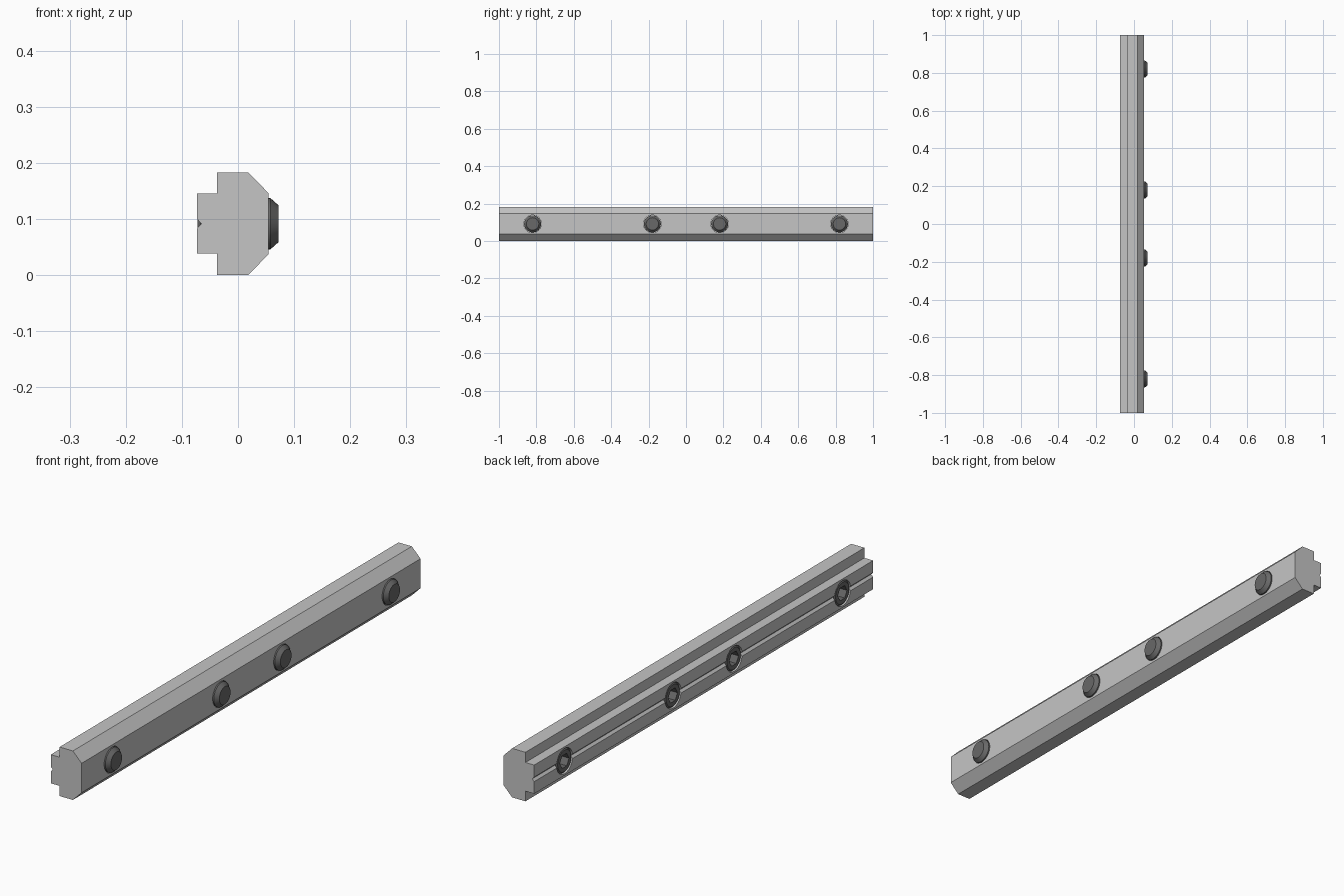
import bpy, bmesh, math
from mathutils import Matrix, Vector

if "Cube" in bpy.data.objects:
    bpy.data.objects.remove(bpy.data.objects["Cube"], do_unlink=True)

MID = 0.0915                       # height of the screw axes
SCREW_Y = (-0.82, -0.18, 0.18, 0.82)


def material(name, value):
    m = bpy.data.materials.new(name)
    m.use_nodes = True
    colour = (value, value, value, 1)
    m.diffuse_color = colour
    m.node_tree.nodes["Principled BSDF"].inputs["Base Color"].default_value = colour
    return m


def make_object(name, bm, mat):
    bmesh.ops.recalc_face_normals(bm, faces=bm.faces)
    mesh = bpy.data.meshes.new(name)
    bm.to_mesh(mesh)
    bm.free()
    mesh.materials.append(mat)
    obj = bpy.data.objects.new(name, mesh)
    bpy.context.collection.objects.link(obj)
    return obj


def select_only(obj):
    bpy.ops.object.select_all(action='DESELECT')
    obj.select_set(True)
    bpy.context.view_layer.objects.active = obj


def rod(name, radius, x0, x1, sides, mat, y=0, z=0):
    """Cylinder or prism lying along x."""
    bm = bmesh.new()
    place = Matrix.Translation(((x0 + x1) / 2, y, z)) @ Matrix.Rotation(math.pi / 2, 4, 'Y')
    bmesh.ops.create_cone(bm, cap_ends=True, segments=sides, radius1=radius,
                          radius2=radius, depth=x1 - x0, matrix=place)
    return make_object(name, bm, mat)


def cut(obj, cutter):
    cutter.hide_render = True
    mod = obj.modifiers.new("cut", 'BOOLEAN')
    mod.operation = 'DIFFERENCE'
    mod.solver = 'EXACT'
    mod.object = cutter
    select_only(obj)
    bpy.ops.object.modifier_apply(modifier=mod.name)
    bpy.data.objects.remove(cutter, do_unlink=True)


def smooth(obj):
    select_only(obj)
    bpy.ops.object.shade_smooth_by_angle(angle=math.radians(25))


steel = material("light steel", 0.56)
dark = material("dark steel", 0.14)

# Bar: lower half of the section, mirrored about the middle, with a V groove
half = [(-0.065, 0), (-0.073, -0.0085), (-0.073, -0.0535), (-0.037, -0.0535),
        (-0.037, -MID), (0.018, -MID), (0.054, -0.055)]
section = half + [(x, -z) for x, z in reversed(half[1:])]
bm = bmesh.new()
face = bm.faces.new([bm.verts.new((x, -1, MID + z)) for x, z in section])
grown = bmesh.ops.extrude_face_region(bm, geom=[face])["geom"]
bmesh.ops.translate(bm, vec=(0, 2, 0),
                    verts=[g for g in grown if isinstance(g, bmesh.types.BMVert)])
bar = make_object("bar", bm, steel)

# Screw holes through the bar
for y in SCREW_Y:
    cut(bar, rod("hole_cutter", 0.047, -0.1, 0.1, 40, steel, y, MID))
smooth(bar)

# Set screw: turned profile with a chamfered tip and a hex socket
outline = [(-0.072, 0), (-0.072, 0.04), (-0.067, 0.0455),
           (0.058, 0.0455), (0.072, 0.033), (0.072, 0)]
bm = bmesh.new()
verts = [bm.verts.new((x, 0, r)) for x, r in outline]
edges = [bm.edges.new(pair) for pair in zip(verts, verts[1:])]
bmesh.ops.spin(bm, geom=verts + edges, cent=Vector(), axis=(1, 0, 0),
               angle=2 * math.pi, steps=40)
bmesh.ops.remove_doubles(bm, verts=bm.verts, dist=0.0001)
screw = make_object("set_screw_1", bm, dark)
cut(screw, rod("socket_cutter", 0.027, -0.1, -0.015, 6, dark))
smooth(screw)
screw.location = (0, SCREW_Y[0], MID)

# Repeat the screw along the bar
for i, y in enumerate(SCREW_Y[1:], 2):
    copy = bpy.data.objects.new(f"set_screw_{i}", screw.data)
    copy.location = (0, y, MID)
    bpy.context.collection.objects.link(copy)
